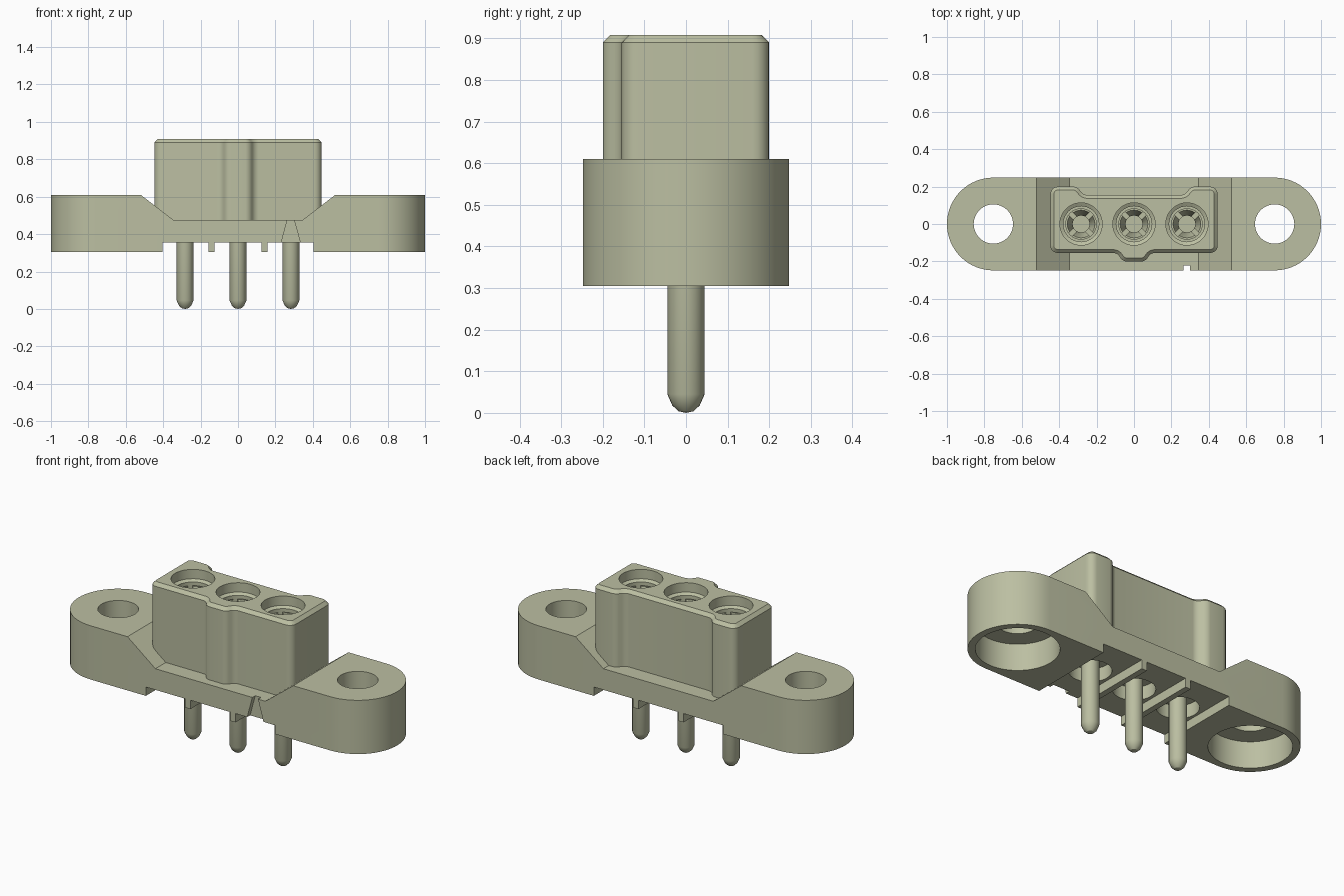
import bpy, bmesh, math
from mathutils import Matrix, Vector

if "Cube" in bpy.data.objects:
    bpy.data.objects.remove(bpy.data.objects["Cube"], do_unlink=True)

sage = bpy.data.materials.new("sage_plastic")
sage.use_nodes = True
colour = (0.50, 0.52, 0.36, 1)
sage.diffuse_color = colour
sage.node_tree.nodes["Principled BSDF"].inputs["Base Color"].default_value = colour


def to_object(name, bm):
    bmesh.ops.recalc_face_normals(bm, faces=bm.faces)
    mesh = bpy.data.meshes.new(name)
    bm.to_mesh(mesh)
    bm.free()
    mesh.materials.append(sage)
    ob = bpy.data.objects.new(name, mesh)
    bpy.context.collection.objects.link(ob)
    return ob


def prism(points, vector):
    """Extrude a closed outline along a vector."""
    bm = bmesh.new()
    face = bm.faces.new([bm.verts.new(p) for p in points])
    new = bmesh.ops.extrude_face_region(bm, geom=[face])["geom"]
    bmesh.ops.translate(bm, vec=vector, verts=[v for v in new if isinstance(v, bmesh.types.BMVert)])
    return bm


def lathe(name, profile, x=0, steps=48, closed=False):
    """Turn an (r, z) profile around the vertical axis at x."""
    bm = bmesh.new()
    vs = [bm.verts.new((r, 0, z)) for r, z in profile]
    pairs = list(zip(vs, vs[1:])) + ([(vs[-1], vs[0])] if closed else [])
    es = [bm.edges.new(p) for p in pairs]
    bmesh.ops.spin(bm, geom=vs + es, cent=(0, 0, 0), axis=(0, 0, 1), angle=2 * math.pi, steps=steps)
    bmesh.ops.remove_doubles(bm, verts=bm.verts, dist=1e-5)
    bmesh.ops.translate(bm, vec=(x, 0, 0), verts=bm.verts)
    return to_object(name, bm)


def box(name, centre, size, turn=0):
    bm = bmesh.new()
    m = Matrix.Translation(centre) @ Matrix.Rotation(turn, 4, 'Z') @ Matrix.Diagonal((*size, 1))
    bmesh.ops.create_cube(bm, size=1, matrix=m)
    return to_object(name, bm)


def boolean(target, cutter, operation='DIFFERENCE'):
    """Apply one boolean and discard the helper."""
    cutter.hide_render = True
    mod = target.modifiers.new("cut", 'BOOLEAN')
    mod.operation, mod.solver, mod.object = operation, 'EXACT', cutter
    bpy.context.view_layer.objects.active = target
    bpy.ops.object.modifier_apply(modifier=mod.name)
    bpy.data.objects.remove(cutter, do_unlink=True)


def smooth(ob):
    bpy.ops.object.select_all(action='DESELECT')
    ob.select_set(True)
    bpy.context.view_layer.objects.active = ob
    bpy.ops.object.shade_smooth_by_angle(angle=math.radians(30))


PINS = (-0.283, 0, 0.283)
EAR = 0.752

# Mounting base: front profile with dipped top and two underside ribs
half = [(0.125, 0.355), (0.125, 0.305), (0.158, 0.305), (0.158, 0.355), (0.405, 0.355),
        (0.405, 0.305), (1.1, 0.305), (1.1, 0.61), (0.52, 0.61), (0.345, 0.475)]
profile = half + [(-x, z) for x, z in reversed(half)]
base = to_object("mounting_base", prism([(x, -0.3, z) for x, z in profile], Vector((0, 0.6, 0))))

# Rounded ends
stadium = []
for cx, start in ((EAR, -90), (-EAR, 90)):
    for i in range(33):
        a = math.radians(start + 180 * i / 32)
        stadium.append((cx + 0.248 * math.cos(a), 0.248 * math.sin(a), 0.2))
boolean(base, to_object("stadium", prism(stadium, Vector((0, 0, 0.6)))), 'INTERSECT')

# Screw holes with counterbores below
for s in (-1, 1):
    boolean(base, lathe("hole", [(0, 0.2), (0.21, 0.2), (0.21, 0.455), (0.105, 0.455),
                                 (0.105, 0.7), (0, 0.7)], s * EAR, 64))
# Pockets around the pins
for x in PINS:
    boolean(base, lathe("pocket", [(0, 0.25), (0.108, 0.25), (0.108, 0.43), (0, 0.43)], x))
# Tapered groove on the front
groove = [(0.23, 0.35), (0.335, 0.35), (0.298, 0.48), (0.265, 0.48)]
boolean(base, to_object("groove", prism([(x, -0.3, z) for x, z in groove], Vector((0, 0.078, 0)))))
smooth(base)

# Keyed socket housing: rounded vertical corners and chamfered rim
right = [(0.06, -0.2), (0.09, -0.155), (0.447, -0.155), (0.447, 0.2), (0.305, 0.2), (0.27, 0.155)]
outline = right + [(-x, y) for x, y in reversed(right)]
bm = prism([(x, y, 0.455) for x, y in outline], Vector((0, 0, 0.453)))
for outer, radius in ((True, 0.04), (False, 0.02)):
    edges = [e for e in bm.edges if abs(e.verts[0].co.z - e.verts[1].co.z) > 0.1
             and len(e.link_faces) == 2 and e.calc_face_angle() > 0.5
             and (abs(e.verts[0].co.x) > 0.4) == outer]
    bmesh.ops.bevel(bm, geom=edges, offset=radius, segments=5, profile=0.5, affect='EDGES', clamp_overlap=True)
rim = [e for e in bm.edges if min(v.co.z for v in e.verts) > 0.9]
bmesh.ops.bevel(bm, geom=rim, offset=0.018, segments=1, affect='EDGES', clamp_overlap=True)
housing = to_object("socket_housing", bm)
for x in PINS:
    boolean(housing, lathe("bore", [(0, 0.6), (0.095, 0.6), (0.095, 0.845), (0.113, 0.855),
                                    (0.113, 0.95), (0, 0.95)], x))
smooth(housing)

# Pins and slotted contacts
for x, label in zip(PINS, ("right", "middle", "left")):
    pin = lathe("pin_" + label, [(0, 0), (0.018, 0.004), (0.033, 0.018), (0.045, 0.045),
                                 (0.045, 0.58), (0, 0.58)], x, 24)
    smooth(pin)
    contact = lathe("contact_" + label, [(0.084, 0.59), (0.084, 0.83), (0.074, 0.83),
                                         (0.045, 0.74), (0.045, 0.59)], x, 32, closed=True)
    for turn in (45, 135):
        boolean(contact, box("slit", (x, 0, 0.78), (0.3, 0.025, 0.24), math.radians(turn)))
    smooth(contact)
